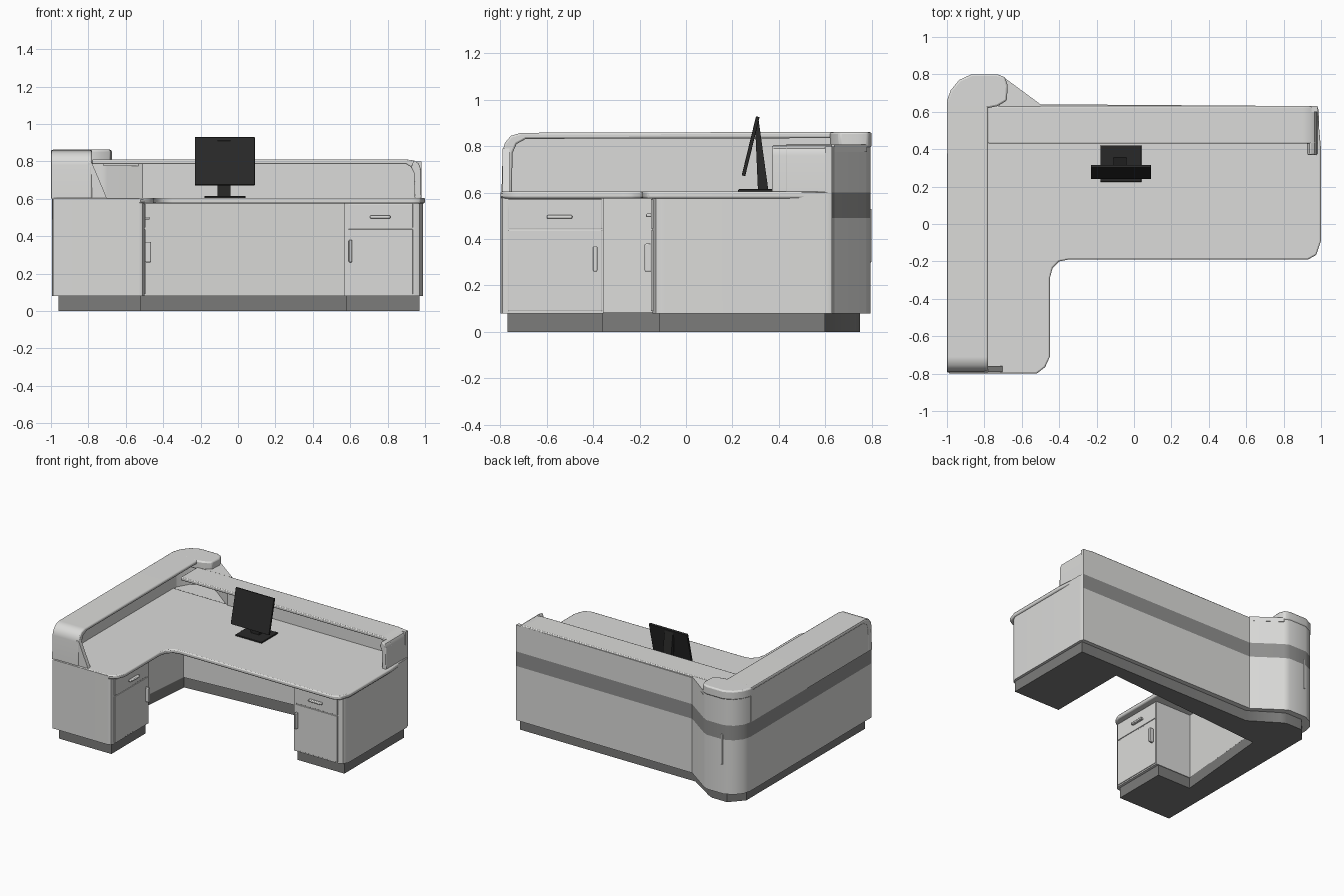
import bpy, bmesh, math


def mat(name, v):
    m = bpy.data.materials.new(name)
    m.diffuse_color = (v, v, v * 0.98, 1)
    return m


BODY = mat("light_grey", 0.71)
STRIPE = mat("mid_grey", 0.28)
PLINTH = mat("dark_grey", 0.2)
BLACK = mat("near_black", 0.022)


def prism(name, pts, levels, axis="z", mats=(BODY,), bevel=0.0, rule=None):
    """Extrude a closed outline along an axis through the given levels."""
    place = {"z": lambda a, b, h: (a, b, h),
             "x": lambda a, b, h: (h, a, b),
             "y": lambda a, b, h: (a, h, b)}[axis]
    bm = bmesh.new()
    rings = [[bm.verts.new(place(a, b, h)) for a, b in pts] for h in levels]
    n = len(pts)
    bm.faces.new(rings[0])
    bm.faces.new(rings[-1])
    for lo, hi in zip(rings, rings[1:]):
        for i in range(n):
            j = (i + 1) % n
            bm.faces.new((lo[i], lo[j], hi[j], hi[i]))
    bmesh.ops.recalc_face_normals(bm, faces=bm.faces)
    if rule:
        for f in bm.faces:
            f.material_index = rule(f.calc_center_median())
    me = bpy.data.meshes.new(name)
    bm.to_mesh(me)
    bm.free()
    for m in mats:
        me.materials.append(m)
    me.shade_smooth()
    me.set_sharp_from_angle(angle=math.radians(35))
    ob = bpy.data.objects.new(name, me)
    bpy.context.collection.objects.link(ob)
    if bevel:
        b = ob.modifiers.new("bevel", "BEVEL")
        b.width, b.segments, b.limit_method = bevel, 2, "ANGLE"
        b.angle_limit = math.radians(40)
    w = ob.modifiers.new("flat_walls", "WEIGHTED_NORMAL")
    w.keep_sharp = True
    return ob


def box(name, x, y, z, m=BODY, bevel=0.0):
    return prism(name, [(x[0], y[0]), (x[1], y[0]), (x[1], y[1]), (x[0], y[1])],
                 z, mats=(m,), bevel=bevel)


# Plinth, set back from the body
prism("plinth", [(-0.96, -0.77), (-0.52, -0.77), (-0.52, -0.36), (-0.8, -0.36),
                 (-0.73, 0.4), (0.58, 0.5), (0.58, -0.115),
                 (0.97, -0.115), (0.97, 0.6), (-0.5, 0.6), (-0.7, 0.73), (-0.74, 0.75),
                 (-0.87, 0.75), (-0.96, 0.65)], (0, 0.085), mats=(PLINTH,))

# Outer wall line around the rounded corner, from the left side to the back
corner = [(-0.995, 0.65), (-0.98, 0.71), (-0.935, 0.765), (-0.87, 0.795),
          (-0.73, 0.795), (-0.69, 0.775), (-0.5, 0.64)]

# Body with both pedestals and the stripe on the outward faces
prism("body", [(0.98, 0.63)] + corner[::-1] +
      [(-0.99, -0.8), (-0.53, -0.8), (-0.51, -0.79), (-0.5, -0.77), (-0.5, -0.355),
       (-0.8, -0.355), (-0.73, 0.39), (0.57, 0.49), (0.57, -0.145),
       (0.93, -0.145), (0.97, -0.13), (0.99, -0.09), (0.99, 0.6)],
      (0.08, 0.49, 0.6), mats=(BODY, STRIPE),
      rule=lambda c: int(0.49 < c.z < 0.6 and (c.x < -0.9 or c.y > 0.62)))

# L-shaped worktop
prism("worktop", [(-0.99, -0.8), (-0.52, -0.8), (-0.475, -0.765), (-0.45, -0.71),
                  (-0.45, -0.29), (-0.435, -0.235), (-0.4, -0.2), (-0.35, -0.19),
                  (0.93, -0.19), (0.975, -0.165), (1, -0.09), (1, 0.4),
                  (0.98, 0.62), (-0.99, 0.62)], (0.575, 0.605), bevel=0.008)

# Raised back panel along the back and around the corner
prism("back_panel", corner + [(0.98, 0.63), (0.98, 0.6), (-0.51, 0.6), (-0.7, 0.745),
                              (-0.74, 0.77), (-0.86, 0.77), (-0.92, 0.74),
                              (-0.97, 0.65)], (0.6, 0.8))

# Back shelf with its rounded right end, which reaches further forward
curve = [(0.9, 0.785), (0.925, 0.77), (0.94, 0.74), (0.945, 0.6), (0.98, 0.6),
         (0.978, 0.76), (0.965, 0.79), (0.94, 0.805), (0.9, 0.81)]
prism("back_shelf", [(-0.78, 0.785)] + curve + [(-0.78, 0.81)],
      (0.43, 0.63), "y", bevel=0.006)
prism("back_shelf_end", curve[1:-1], (0.37, 0.44), "y", bevel=0.006)
prism("corner_fillet", [(-0.72, 0.6), (-0.5, 0.62), (-0.5, 0.64), (-0.69, 0.78),
                        (-0.72, 0.78)], (0.775, 0.808))

# Left shelf with its rounded front end, and the panel closing its outer side
outer = [(-0.795, 0.6), (-0.79, 0.78), (-0.78, 0.815), (-0.755, 0.845), (-0.71, 0.858)]
prism("left_shelf", outer + [(0.66, 0.862), (0.66, 0.835), (-0.69, 0.832),
                             (-0.73, 0.81), (-0.748, 0.77), (-0.75, 0.6)],
      (-1, -0.78), "x", bevel=0.008)
prism("left_panel", outer + [(0.65, 0.86), (0.65, 0.6)], (-0.998, -0.97), "x")
prism("left_end_flare", [(-0.8, 0.6), (-0.7, 0.6), (-0.725, 0.66), (-0.78, 0.79),
                         (-0.8, 0.79)], (-0.79, -0.76), "y")
prism("corner_cap", [(-1, 0.62), (-1, 0.66), (-0.98, 0.715), (-0.935, 0.77),
                     (-0.87, 0.8), (-0.73, 0.8), (-0.69, 0.785), (-0.675, 0.74),
                     (-0.68, 0.66), (-0.73, 0.63), (-0.78, 0.62)],
      (0.795, 0.862), bevel=0.01)

# Drawer and door fronts
for part, z in (("door", (0.09, 0.437)), ("drawer", (0.445, 0.572))):
    box("left_" + part, (-0.505, -0.495), (-0.765, -0.362), z, bevel=0.002)
    box("right_" + part, (0.59, 0.935), (-0.151, -0.14), z, bevel=0.002)

# Handles
box("left_drawer_handle", (-0.497, -0.472), (-0.6, -0.49), (0.488, 0.503), bevel=0.005)
box("left_door_handle", (-0.497, -0.465), (-0.4, -0.382), (0.26, 0.37), bevel=0.005)
box("right_drawer_handle", (0.705, 0.815), (-0.172, -0.148), (0.495, 0.51), bevel=0.005)
box("right_door_handle", (0.592, 0.61), (-0.178, -0.148), (0.26, 0.38), bevel=0.005)
box("corner_handle", (-0.865, -0.85), (0.785, 0.8), (0.3, 0.53), bevel=0.004)

# Monitor: foot, leaning stand and tilted screen
box("monitor_foot", (-0.18, 0.04), (0.225, 0.42), (0.603, 0.615), BLACK, 0.003)
prism("monitor_stand", [(0.31, 0.61), (0.355, 0.61), (0.312, 0.92), (0.297, 0.91)],
      (-0.11, -0.04), "x", (BLACK,))
prism("monitor_screen", [(0.24, 0.675), (0.255, 0.671), (0.317, 0.925), (0.302, 0.93)],
      (-0.23, 0.09), "x", (BLACK,), bevel=0.002)
